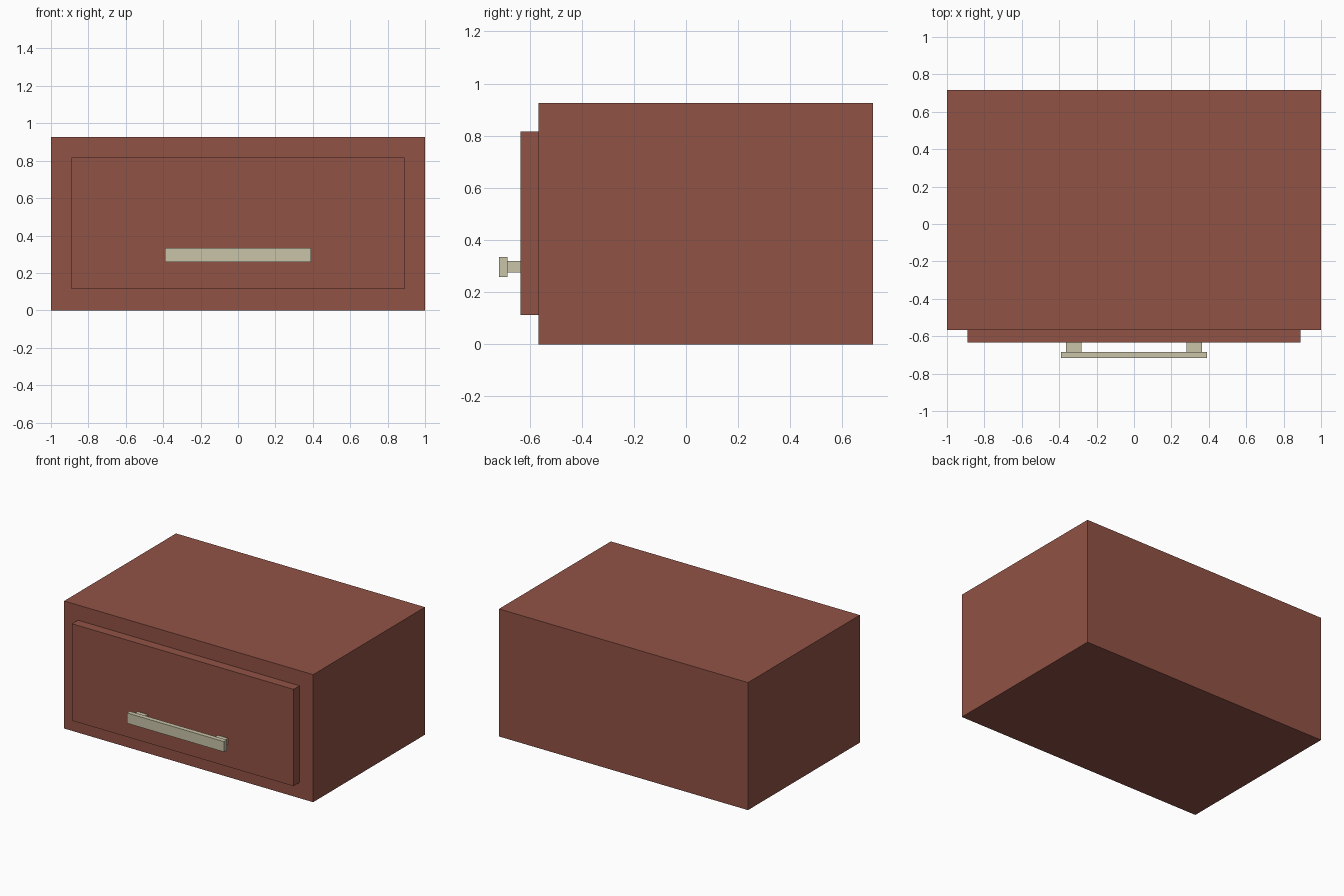
import bpy

if "Cube" in bpy.data.objects:
    bpy.data.objects.remove(bpy.data.objects["Cube"])


def material(name, rgb):
    m = bpy.data.materials.new(name)
    m.diffuse_color = (*rgb, 1.0)
    m.use_nodes = True
    m.node_tree.nodes["Principled BSDF"].inputs["Base Color"].default_value = m.diffuse_color
    return m


wood = material("red_brown_wood", (0.285, 0.085, 0.060))
metal = material("pale_handle", (0.584, 0.546, 0.392))


def box(name, x, y, z, mat):
    """Box from (min, max) ranges on each axis."""
    bpy.ops.mesh.primitive_cube_add(size=1)
    ob = bpy.context.object
    ob.name = name
    ob.location = [(a + b) / 2 for a, b in (x, y, z)]
    ob.scale = [b - a for a, b in (x, y, z)]
    bpy.ops.object.transform_apply(location=True, rotation=False, scale=True)
    ob.data.materials.append(mat)
    return ob


# Cabinet body and raised drawer front
box("cabinet_body", (-1, 1), (-0.566, 0.717), (0, 0.926), wood)
box("drawer_front", (-0.89, 0.89), (-0.634, -0.566), (0.113, 0.816), wood)

# Handle bar on two posts
box("handle_bar", (-0.39, 0.39), (-0.717, -0.684), (0.259, 0.334), metal)
for side, name in ((-1, "left_handle_post"), (1, "right_handle_post")):
    c = side * 0.322
    box(name, (c - 0.041, c + 0.041), (-0.684, -0.634), (0.275, 0.32), metal)
